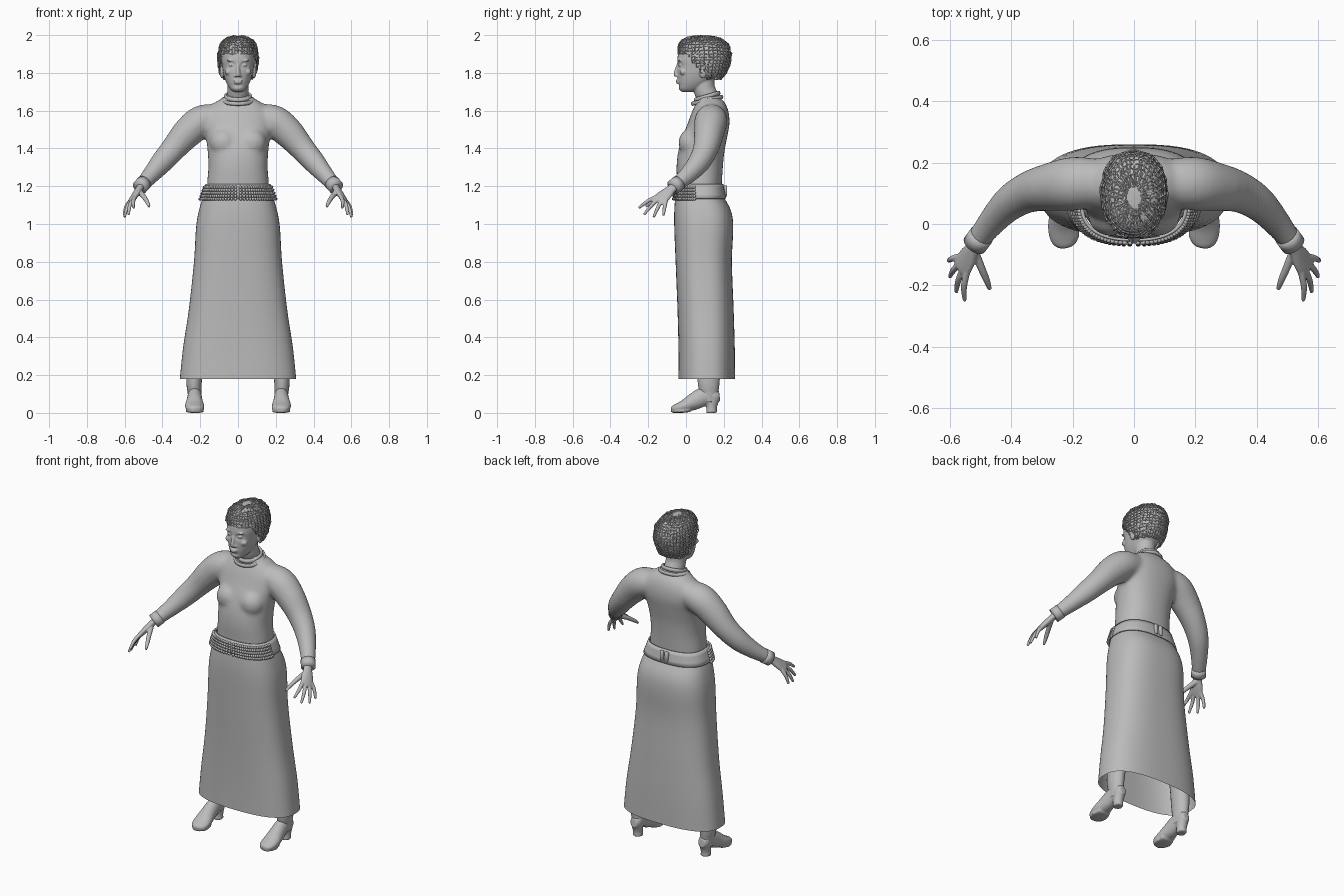
import bpy, bmesh, math, random
from mathutils import Vector, Matrix

random.seed(4)
if "Cube" in bpy.data.objects:
    bpy.data.objects.remove(bpy.data.objects["Cube"])

clay = bpy.data.materials.new("plain_grey")
clay.use_nodes = True
clay.diffuse_color = (0.5, 0.5, 0.5, 1)
clay.node_tree.nodes["Principled BSDF"].inputs["Base Color"].default_value = clay.diffuse_color


def spline(rows, steps):
    """Smooth curve through rows of numbers."""
    out = []
    for i in range(len(rows) - 1):
        quad = [rows[max(i - 1, 0)], rows[i], rows[i + 1], rows[min(i + 2, len(rows) - 1)]]
        for k in range(steps):
            t = k / steps
            out.append([b + 0.5 * t * (c - a + t * (2 * a - 5 * b + 4 * c - d + t * (3 * (b - c) + d - a)))
                        for a, b, c, d in zip(*quad)])
    return out + [list(rows[-1])]


def skin(bm, rings, cap=True):
    """Bridge rings of points into a surface."""
    vs = [[bm.verts.new(p) for p in ring] for ring in rings]
    n = len(vs[0])
    for a, b in zip(vs, vs[1:]):
        for i in range(n):
            j = (i + 1) % n
            bm.faces.new((a[i], a[j], b[j], b[i]))
    if cap:
        bm.faces.new(vs[0])
        bm.faces.new(vs[-1])


def oval(hw, yf, yb, z, sides, power):
    pts = []
    for i in range(sides):
        a = 2 * math.pi * i / sides
        c, s = math.cos(a), math.sin(a)
        x = math.copysign(abs(c) ** (2 / power), c) * hw
        y = math.copysign(abs(s) ** (2 / power), s) * (yb - yf) / 2
        pts.append(Vector((x, (yf + yb) / 2 + y, z)))
    return pts


def loft(bm, rows, sides=64, power=2.3, cap=True, steps=5):
    """Rows are height, half width, front, back."""
    skin(bm, [oval(w, f, b, z, sides, power) for z, w, f, b in spline(rows, steps)], cap)


def tube(bm, rows, ref, side=1, sides=20, steps=5):
    """Rows are x, y, z, radius across, radius along ref."""
    pts = spline(rows, steps)
    rings = []
    for i, p in enumerate(pts):
        t = Vector(pts[min(i + 1, len(pts) - 1)][:3]) - Vector(pts[max(i - 1, 0)][:3])
        u = t.cross(Vector(ref)).normalized()
        v = u.cross(t).normalized()
        ring = []
        for k in range(sides):
            a = 2 * math.pi * k / sides
            q = Vector(p[:3]) + u * p[3] * math.cos(a) + v * p[4] * math.sin(a)
            ring.append(Vector((q.x * side, q.y, q.z)))
        rings.append(ring)
    skin(bm, rings)


def ball(bm, loc, size):
    bmesh.ops.create_uvsphere(bm, u_segments=20, v_segments=12, radius=1,
                              matrix=Matrix.Translation(loc) @ Matrix.Diagonal((*size, 1)))


def finish(name, bm, voxel=0, smooth=0):
    bmesh.ops.recalc_face_normals(bm, faces=bm.faces)
    me = bpy.data.meshes.new(name)
    bm.to_mesh(me)
    bm.free()
    me.materials.append(clay)
    me.shade_smooth()
    ob = bpy.data.objects.new(name, me)
    bpy.context.scene.collection.objects.link(ob)
    if voxel:
        m = ob.modifiers.new("fuse", 'REMESH')
        m.mode, m.voxel_size, m.use_smooth_shade = 'VOXEL', voxel, True
    if smooth:
        m = ob.modifiers.new("soften", 'SMOOTH')
        m.iterations = smooth
    return ob


Z, Y = (0, 0, 1), (0, 1, 0)

# Long skirt, open at the hem
bm = bmesh.new()
loft(bm, [(0.18, .308, -.04, .26), (0.35, .29, -.04, .258), (0.55, .26, -.045, .252),
          (0.8, .233, -.055, .243), (0.98, .222, -.062, .25), (1.07, .207, -.062, .238),
          (1.15, .183, -.056, .198), (1.2, .165, -.05, .19)], power=2.6, cap=False)
finish("skirt", bm)

# Blouse: torso fused with both sleeves
bm = bmesh.new()
loft(bm, [(1.13, .168, -.045, .185), (1.22, .163, -.047, .19), (1.3, .157, -.05, .195),
          (1.38, .16, -.042, .203), (1.46, .17, -.02, .218), (1.53, .185, .008, .23),
          (1.59, .175, .03, .226), (1.635, .135, .05, .21), (1.665, .085, .06, .185),
          (1.685, .06, .065, .17)])
for s in (-1, 1):
    ball(bm, (s * .075, .025, 1.43), (.075, .065, .075))
    tube(bm, [(.1, .135, 1.565, .075, .07), (.19, .132, 1.545, .088, .085), (.265, .122, 1.485, .08, .082),
              (.34, .105, 1.4, .068, .068), (.405, .068, 1.325, .058, .06), (.465, .005, 1.255, .046, .047),
              (.518, -.065, 1.197, .036, .036)], Z, s)
finish("blouse", bm, .011, 8)

# Cuffs
for s, side in ((1, "left"), (-1, "right")):
    bm = bmesh.new()
    tube(bm, [(.497, -.037, 1.219, .041, .041), (.52, -.068, 1.194, .041, .041)], Z, s, 32, 2)
    finish(side + "_cuff", bm)

# Collar bands, lower at the front
for name, r, z, thick in (("collar_upper", .066, 1.675, .008), ("collar_lower", .083, 1.655, .007)):
    bm = bmesh.new()
    rings = []
    for i in range(49):
        a = 2 * math.pi * i / 48
        out = Vector((math.cos(a), math.sin(a) * .95, 0))
        c = Vector((0, .112, z)) + out * r + Vector((0, 0, .018 * math.sin(a)))
        rings.append([c + out * thick * math.cos(b) + Vector((0, 0, 1.6 * thick * math.sin(b)))
                      for b in (math.pi * k / 4 for k in range(8))])
    skin(bm, rings, False)
    bmesh.ops.remove_doubles(bm, verts=bm.verts, dist=1e-5)
    finish(name, bm)

# Belt band, beads on its front, clasp at the back
low, high = (1.135, .2, -.062, .213), (1.213, .172, -.056, .197)
bm = bmesh.new()
loft(bm, [low, high], 80, 2.5, False, 3)
belt = finish("belt", bm)
belt.modifiers.new("thickness", 'SOLIDIFY').thickness = .008
bm = bmesh.new()
for row in range(5):
    t = .02 + row * .2
    z, w, f, b = [p + (q - p) * t for p, q in zip(low, high)]
    ring = oval(w + .003, f - .004, b, z - .004, 90, 2.5)
    for p in ring:
        if p.y < .045:
            bmesh.ops.create_icosphere(bm, subdivisions=1, radius=.0095, matrix=Matrix.Translation(p))
finish("belt_beads", bm)
bm = bmesh.new()
for x in (-.016, .016):
    bmesh.ops.create_cube(bm, size=1, matrix=Matrix.Translation((x, .208, 1.175))
                          @ Matrix.Diagonal((.02, .018, .06, 1)))
clasp = finish("belt_clasp", bm)
clasp.modifiers.new("edge", 'BEVEL').width = .003

# Head with neck and facial features
bm = bmesh.new()
loft(bm, [(1.7, .025, -.022, .04), (1.715, .043, -.037, .08), (1.75, .063, -.042, .13),
          (1.79, .076, -.045, .17), (1.83, .083, -.045, .19), (1.87, .088, -.046, .2),
          (1.92, .086, -.036, .205), (1.96, .068, -.008, .18), (1.985, .035, .035, .13)], 72, 2.25)
for v in bm.verts:
    if v.co.y < .03:
        # Eye sockets and the hollow under the lip
        d = ((abs(v.co.x) - .035) / .017) ** 2 + ((v.co.z - 1.842) / .013) ** 2
        v.co.y += .014 * math.exp(-d)
        v.co.y += .006 * math.exp(-(v.co.x / .03) ** 2 - ((v.co.z - 1.733) / .007) ** 2)
tube(bm, [(0, .125, 1.62, .064, .064), (0, .115, 1.67, .058, .058), (0, .095, 1.72, .056, .058),
          (0, .09, 1.79, .055, .06)], Y)
tube(bm, [(0, -.036, 1.855, .009, .008), (0, -.047, 1.825, .009, .01), (0, -.053, 1.797, .012, .012),
          (0, -.052, 1.782, .015, .01)], Y, 1, 16)
ball(bm, (0, -.043, 1.759), (.024, .011, .006))
ball(bm, (0, -.042, 1.748), (.021, .011, .006))
for s in (-1, 1):
    ball(bm, (s * .013, -.043, 1.785), (.009, .011, .008))
    ball(bm, (s * .034, -.029, 1.841), (.014, .012, .008))
    ball(bm, (s * .035, -.034, 1.866), (.026, .01, .006))
    ball(bm, (s * .05, -.014, 1.805), (.02, .02, .018))
    ball(bm, (s * .085, .09, 1.805), (.012, .02, .035))
finish("head", bm, .0045, 2)


# Hair: a cap trimmed at the hairline, under a lattice of braids
def hair_shell(grow, sides, steps):
    bm = bmesh.new()
    rows = [(1.755, .07, .02, .17), (1.8, .094, -.02, .212), (1.85, .104, -.038, .232),
            (1.9, .104, -.042, .238), (1.95, .092, -.036, .222), (1.98, .066, -.01, .18),
            (1.994, .025, .05, .12)]
    loft(bm, [(z, w + grow, f - grow, b + grow) for z, w, f, b in rows], sides, 2.15, True, steps)

    def below(f):
        c = f.calc_center_median()
        return c.z < 1.905 - .135 * min(max(c.y / .11, 0), 1) or len(f.verts) > 4 and c.z < 1.8
    bmesh.ops.delete(bm, geom=[f for f in bm.faces if below(f)], context='FACES')
    return bm


finish("hair_cap", hair_shell(-.003, 64, 4))
bm = hair_shell(.001, 40, 3)
for v in bm.verts:
    v.co += Vector([random.uniform(-.004, .004) for _ in range(3)])
braids = finish("hair_braids", bm)
wire = braids.modifiers.new("strands", 'WIREFRAME')
wire.thickness, wire.use_even_offset = .007, False

# Hands, legs and heeled shoes on each side
spread = Vector((.37, .88, -.27))
palm_normal = (.76, -.12, .64)
tips = [(.552, -.25, 1.085), (.58, -.222, 1.05), (.601, -.172, 1.036), (.605, -.12, 1.045)]
for s, side in ((1, "left"), (-1, "right")):
    bm = bmesh.new()
    tube(bm, [(.505, -.048, 1.21, .024, .02), (.525, -.08, 1.183, .027, .018), (.543, -.11, 1.155, .037, .017),
              (.56, -.138, 1.13, .041, .014), (.567, -.15, 1.12, .036, .01)], palm_normal, s)
    for k, tip in enumerate(tips):
        base = Vector((.556, -.132, 1.136)) + spread * (k * .02 - .03)
        mid = (base + Vector(tip)) / 2 + Vector((.006, 0, .005))
        tube(bm, [(*base, .011, .011), (*mid, .0105, .0105), (*tip, .007, .007)], palm_normal, s, 12)
    tube(bm, [(.522, -.085, 1.172, .016, .014), (.497, -.145, 1.142, .013, .013),
              (.48, -.185, 1.115, .011, .011), (.47, -.213, 1.092, .007, .007)], palm_normal, s, 12)
    finish(side + "_hand", bm, .004, 3)

    bm = bmesh.new()
    tube(bm, [(.228, .122, .06, .034, .042), (.23, .122, .11, .037, .05), (.232, .12, .18, .042, .059),
              (.215, .125, .38, .055, .065), (.15, .105, .75, .075, .08), (.1, .09, 1.1, .08, .085)], Y, s)
    finish(side + "_leg", bm)

    bm = bmesh.new()
    tube(bm, [(.228, .178, .09, .02, .025), (.228, .155, .088, .033, .042), (.229, .1, .088, .037, .05),
              (.23, .045, .062, .043, .046), (.23, -.005, .038, .051, .034), (.226, -.045, .026, .048, .024),
              (.222, -.068, .02, .034, .018), (.22, -.078, .018, .015, .01)], Z, s)
    tube(bm, [(.228, .14, .07, .033, .036), (.228, .136, .03, .028, .028), (.228, .136, 0, .029, .029)], Y, s)
    tube(bm, [(.229, .02, .016, .04, .012), (.229, -.02, .008, .05, .008), (.224, -.06, .008, .04, .008),
              (.221, -.076, .008, .018, .008)], Z, s)
    finish(side + "_shoe", bm, .006, 2)
